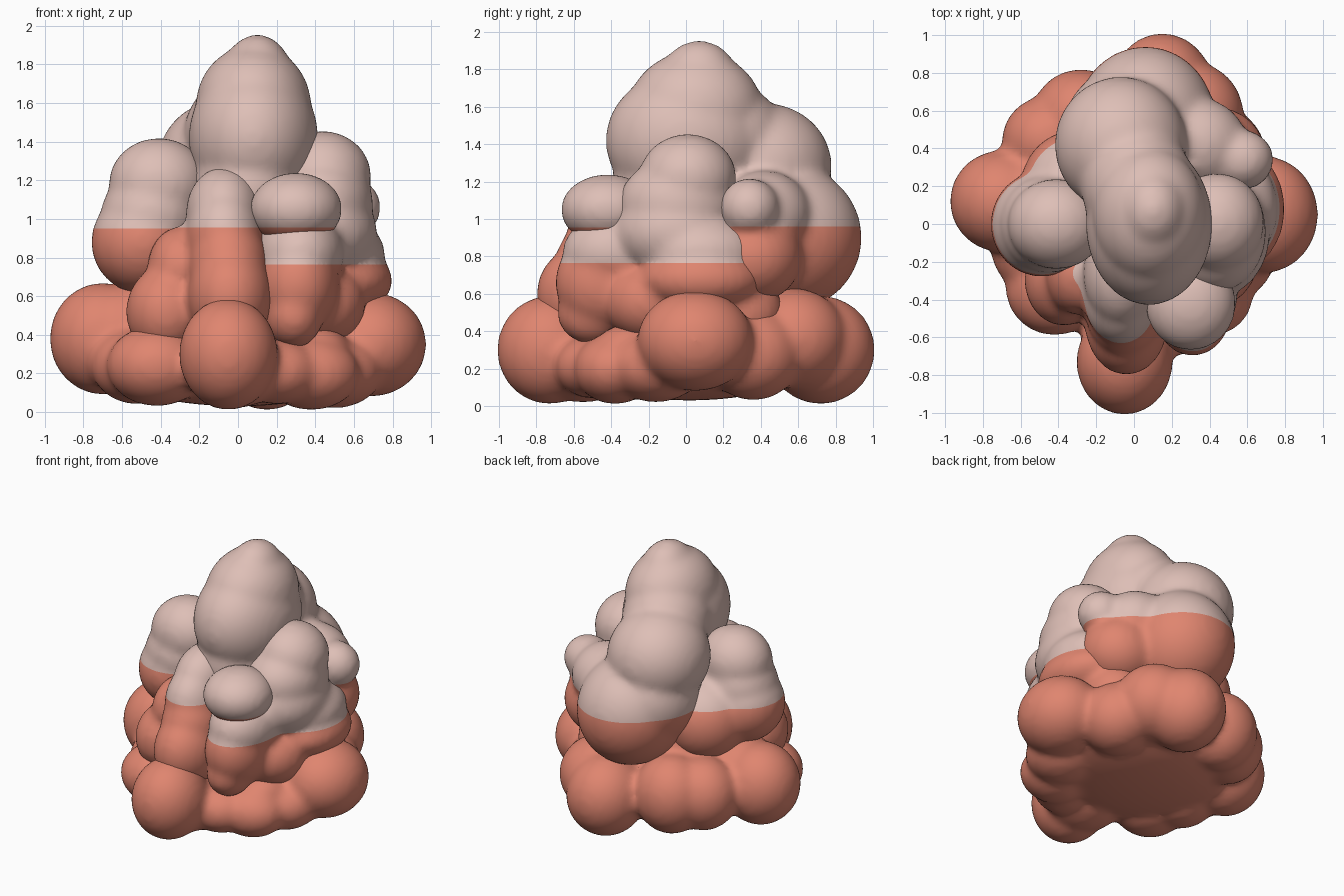
import bpy, bmesh
from mathutils import Matrix


def material(name, rgb):
    m = bpy.data.materials.new(name)
    m.diffuse_color = (*rgb, 1)
    return m


RED = material("coral red", (0.74, 0.235, 0.16))
PINK = material("pale pink", (0.73, 0.52, 0.47))


def blob_part(name, blobs, level):
    """Fuse ellipsoids (centre + radii) into one soft lump, pale above the level."""
    bm = bmesh.new()
    for x, y, z, rx, ry, rz in blobs:
        mat = Matrix.Translation((x, y, z)) @ Matrix.Diagonal((rx, ry, rz, 1))
        bmesh.ops.create_icosphere(bm, subdivisions=4, radius=1.0, matrix=mat)
    me = bpy.data.meshes.new(name)
    bm.to_mesh(me)
    bm.free()
    ob = bpy.data.objects.new(name, me)
    bpy.context.collection.objects.link(ob)
    rem = ob.modifiers.new("fuse", 'REMESH')
    rem.mode = 'VOXEL'
    rem.voxel_size = 0.025
    smo = ob.modifiers.new("soften", 'SMOOTH')
    smo.factor = 0.5
    smo.iterations = 10
    dg = bpy.context.evaluated_depsgraph_get()
    fused = bpy.data.meshes.new_from_object(ob.evaluated_get(dg))
    ob.modifiers.clear()
    ob.data = fused
    fused.materials.clear()
    fused.materials.append(RED)
    fused.materials.append(PINK)
    # clean colour line cut at the level
    bm = bmesh.new()
    bm.from_mesh(fused)
    bmesh.ops.bisect_plane(bm, geom=bm.verts[:] + bm.edges[:] + bm.faces[:],
                           plane_co=(0, 0, level), plane_no=(0, 0, 1))
    for f in bm.faces:
        f.smooth = True
        f.material_index = 1 if f.calc_center_median().z > level else 0
    bm.to_mesh(fused)
    bm.free()
    return ob


# Tall peak with the lobes behind it
blob_part("peak", [
    (0.10, 0.07, 1.74, 0.18, 0.21, 0.215),
    (0.08, 0.05, 1.58, 0.30, 0.36, 0.32),
    (0.08, 0.00, 1.42, 0.335, 0.43, 0.38),
    (0.02, 0.20, 1.44, 0.30, 0.32, 0.30),
    (0.06, -0.02, 1.15, 0.30, 0.38, 0.35),
    (-0.07, 0.42, 1.28, 0.35, 0.36, 0.34),
    (0.06, 0.55, 0.90, 0.37, 0.39, 0.39),
    (-0.05, 0.48, 1.00, 0.33, 0.35, 0.34),
    (0.33, 0.42, 1.02, 0.27, 0.25, 0.24),
    (0.57, 0.34, 1.06, 0.17, 0.16, 0.16),
    (0.43, 0.36, 0.80, 0.27, 0.26, 0.25),
], 0.96)

# Left shoulder
blob_part("left_shoulder", [
    (-0.41, 0.00, 1.18, 0.26, 0.24, 0.24),
    (-0.45, 0.00, 1.02, 0.26, 0.26, 0.24),
    (-0.49, 0.00, 0.88, 0.27, 0.28, 0.27),
    (-0.30, 0.20, 0.80, 0.30, 0.30, 0.30),
], 0.95)

# Front drip
blob_part("front_column", [
    (-0.07, -0.26, 1.03, 0.20, 0.28, 0.24),
    (-0.07, -0.38, 0.90, 0.20, 0.26, 0.26),
    (-0.05, -0.45, 0.75, 0.21, 0.25, 0.26),
    (-0.04, -0.52, 0.60, 0.22, 0.28, 0.27),
    (-0.30, -0.26, 0.74, 0.17, 0.22, 0.22),
    (-0.37, -0.30, 0.52, 0.21, 0.24, 0.24),
], 0.955)

# Right shoulder with its lower colour line
blob_part("right_shoulder", [
    (0.44, 0.01, 1.22, 0.25, 0.26, 0.235),
    (0.43, -0.04, 1.08, 0.27, 0.32, 0.25),
    (0.43, -0.05, 0.93, 0.29, 0.34, 0.25),
    (0.50, 0.08, 0.82, 0.26, 0.32, 0.20),
    (0.32, -0.36, 0.82, 0.23, 0.30, 0.22),
    (0.31, -0.44, 0.66, 0.21, 0.26, 0.26),
    (0.29, -0.50, 0.50, 0.15, 0.19, 0.17),
    (0.54, 0.08, 0.68, 0.26, 0.33, 0.18),
    (0.42, -0.18, 0.56, 0.24, 0.26, 0.22),
    (0.42, 0.28, 0.50, 0.22, 0.24, 0.22),
], 0.765)

# Small front knob
blob_part("front_knob", [(0.30, -0.42, 1.05, 0.24, 0.25, 0.19)], 0.955)

# Broad base ringed by rounded lobes
blob_part("base", [
    (0.00, 0.05, 0.55, 0.52, 0.52, 0.48),
    (0.00, 0.02, 0.21, 0.64, 0.60, 0.18),
    (-0.05, -0.73, 0.30, 0.255, 0.28, 0.29),
    (-0.02, -0.55, 0.22, 0.26, 0.28, 0.20),
    (-0.70, 0.12, 0.38, 0.275, 0.27, 0.29),
    (-0.52, 0.10, 0.40, 0.28, 0.28, 0.28),
    (0.69, 0.05, 0.35, 0.285, 0.31, 0.27),
    (0.15, 0.72, 0.30, 0.27, 0.29, 0.29),
    (0.30, 0.58, 0.36, 0.28, 0.28, 0.27),
    (-0.28, 0.57, 0.36, 0.26, 0.25, 0.28),
    (-0.45, 0.44, 0.36, 0.25, 0.24, 0.26),
    (-0.42, -0.34, 0.24, 0.26, 0.25, 0.21),
    (-0.52, -0.12, 0.24, 0.24, 0.25, 0.20),
    (0.38, -0.38, 0.20, 0.25, 0.22, 0.19),
    (0.50, -0.16, 0.21, 0.25, 0.25, 0.19),
    (0.42, -0.30, 0.32, 0.16, 0.18, 0.12),
    (0.20, -0.50, 0.21, 0.22, 0.20, 0.17),
    (0.45, 0.36, 0.28, 0.25, 0.26, 0.25),
], 0.95)

# The hidden top of the base core stays red
for p in bpy.data.objects["base"].data.polygons:
    p.material_index = 0
